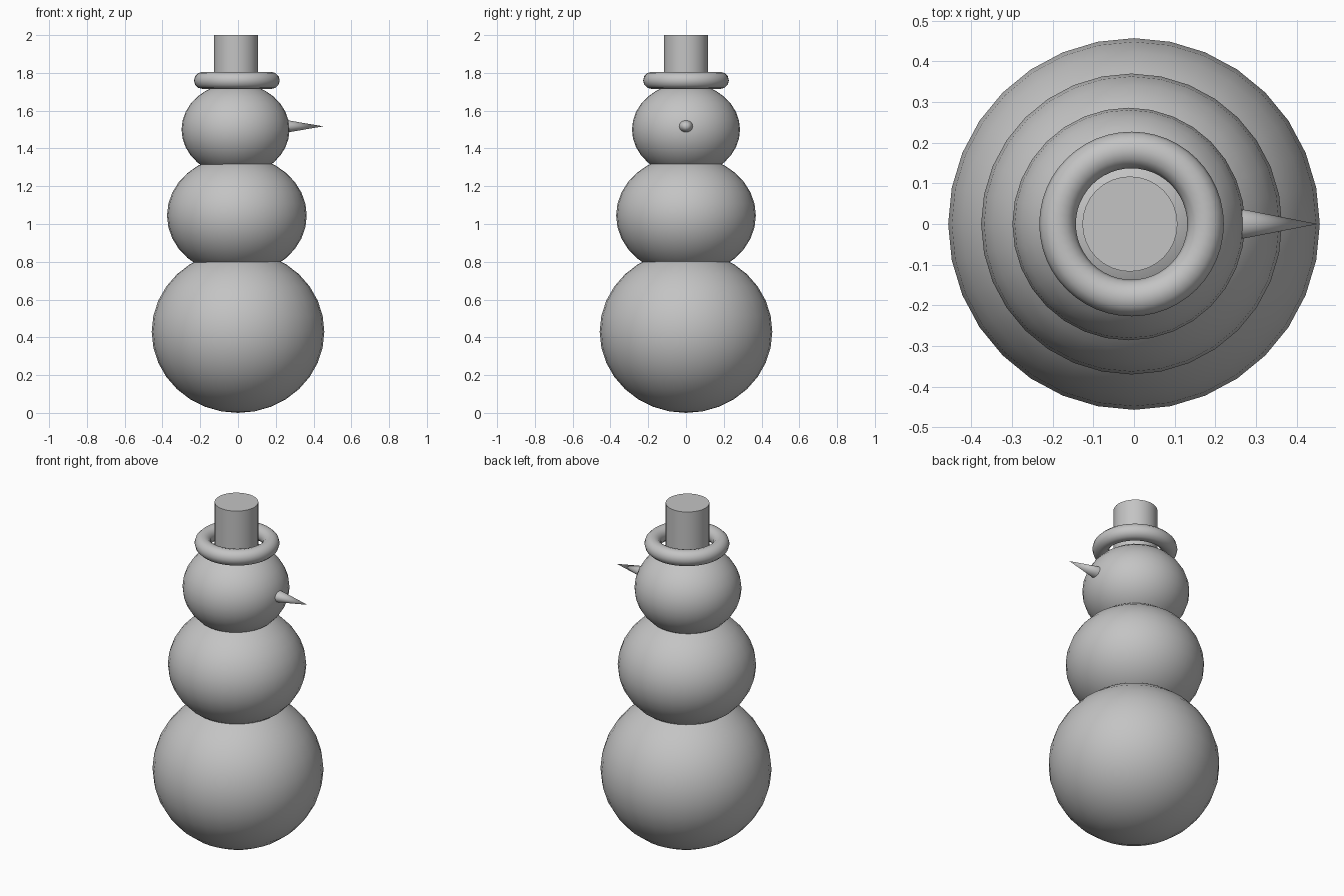
import bpy, math

if "Cube" in bpy.data.objects:
    bpy.data.objects.remove(bpy.data.objects["Cube"])

snow = bpy.data.materials.new("plain grey")
snow.diffuse_color = (0.55, 0.55, 0.55, 1)
snow.use_nodes = True
snow.node_tree.nodes["Principled BSDF"].inputs["Base Color"].default_value = snow.diffuse_color


def finish(name, scale=(1, 1, 1)):
    ob = bpy.context.object
    ob.name = name
    ob.scale = scale
    bpy.ops.object.transform_apply(location=False, rotation=True, scale=True)
    bpy.ops.object.shade_smooth_by_angle(angle=math.radians(35))
    ob.data.materials.append(snow)
    return ob


def ball(name, x, z, r, rz):
    bpy.ops.mesh.primitive_uv_sphere_add(segments=32, ring_count=16, radius=1, location=(x, 0, z))
    finish(name, (r, r, rz))


# Three stacked, slightly flattened snowballs
ball("lower_body", 0, 0.43, 0.457, 0.43)
ball("middle_body", -0.006, 1.045, 0.37, 0.318)
ball("head", -0.013, 1.5, 0.286, 0.246)

# Cone nose pointing along +x
base, tip = 0.257, 0.452
bpy.ops.mesh.primitive_cone_add(vertices=32, radius1=0.038, radius2=0, depth=tip - base,
                                location=((base + tip) / 2, 0, 1.517),
                                rotation=(0, math.pi / 2, 0))
# local x of the cone becomes world z, so squash it there
finish("nose", (0.87, 1, 1))

# Ring brim and open-topped crown of the hat
bpy.ops.mesh.primitive_torus_add(major_segments=48, minor_segments=12, major_radius=0.182,
                                 minor_radius=0.045, location=(-0.006, 0, 1.76))
finish("hat_brim")
bpy.ops.mesh.primitive_cylinder_add(vertices=32, radius=0.117, depth=0.3,
                                    location=(-0.01, 0, 1.85))
finish("hat_crown")
